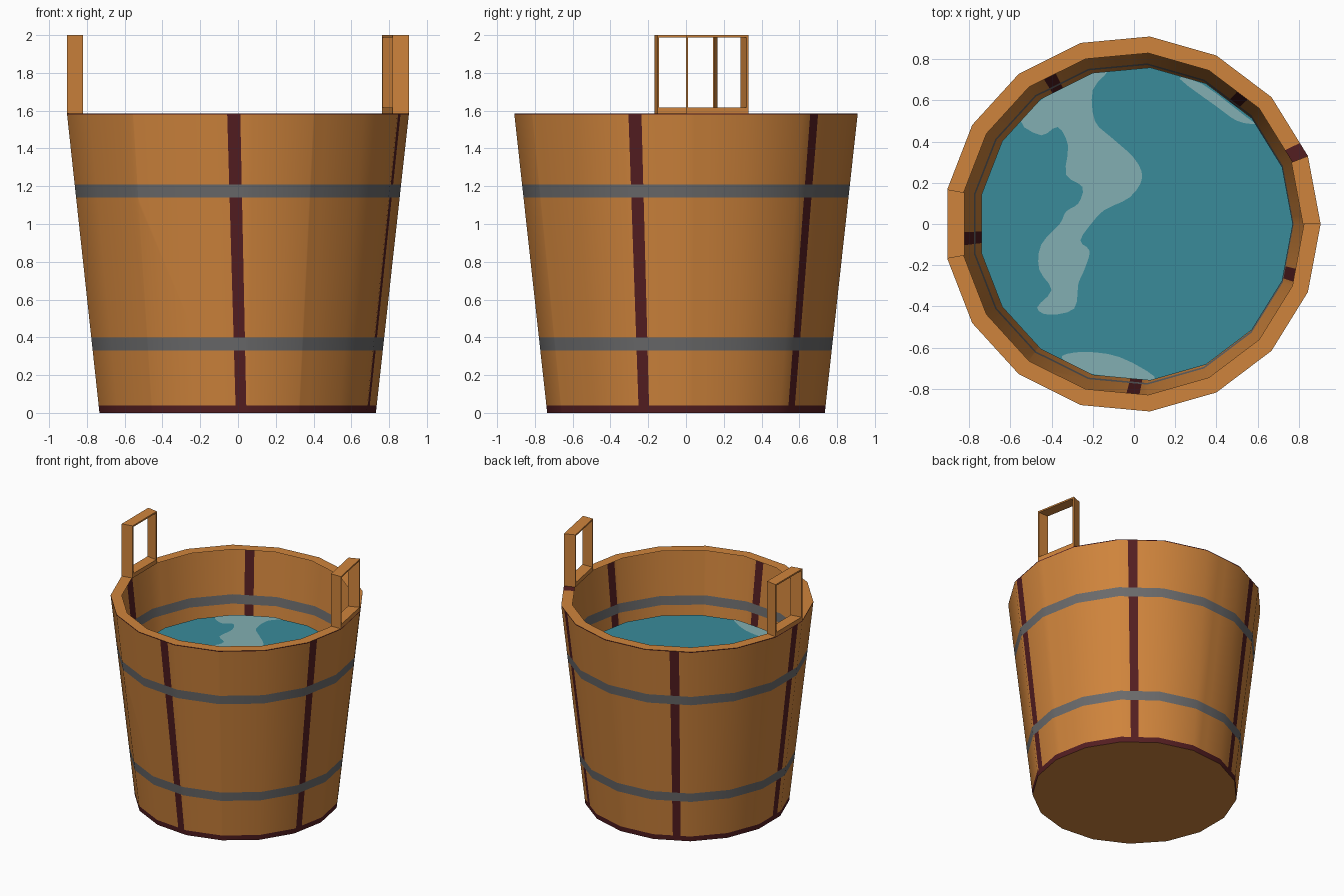
import bpy, bmesh
from math import cos, sin, pi, radians, atan2, hypot
from mathutils import Vector

if "Cube" in bpy.data.objects:
    bpy.data.objects.remove(bpy.data.objects["Cube"])

SIDES, CX = 17, -0.008
H, R_BOT, R_TOP, R_IN = 1.585, 0.738, 0.913, 0.832
WATER_Z, WATER_R, WATER_X = 1.10, 0.762, 0.0085


def material(name, rgb):
    lin = [((c / 255 + 0.055) / 1.055) ** 2.4 for c in rgb]
    m = bpy.data.materials.new(name)
    m.diffuse_color = (*lin, 1)
    m.use_nodes = True
    m.node_tree.nodes["Principled BSDF"].inputs["Base Color"].default_value = m.diffuse_color
    return m


wood = material("wood", (207, 132, 60))
dark = material("dark_seam", (84, 30, 33))
iron = material("iron_grey", (106, 106, 107))
teal = material("water_teal", (58, 139, 154))
foam = material("pale_foam", (130, 175, 178))


def finish(name, bm, mats, x=CX, smooth=False):
    me = bpy.data.meshes.new(name)
    bm.to_mesh(me)
    bm.free()
    for m in mats:
        me.materials.append(m)
    ob = bpy.data.objects.new(name, me)
    bpy.context.collection.objects.link(ob)
    ob.location.x = x
    if smooth:
        bpy.ops.object.select_all(action='DESELECT')
        ob.select_set(True)
        bpy.context.view_layer.objects.active = ob
        bpy.ops.object.shade_smooth_by_angle(angle=radians(35))
    return ob


def polar(r, a, z=0.0):
    return Vector((r * cos(a), r * sin(a), z))


def corner(r, k, z=0.0):
    return polar(r, 2 * pi * k / SIDES, z)


# --- bucket: single tapered shell with a flat rim, ringed where bands are painted
HOOPS = [(0.33, 0.40), (1.14, 1.21)]
LEVELS = [0, 0.04, 0.33, 0.40, 1.14, 1.21, H - 0.006, H]
profile = [(R_BOT + (R_TOP - R_BOT) * z / H, z) for z in LEVELS] + [(R_IN, H)]
bm = bmesh.new()
rings = [[bm.verts.new(corner(r, k, z)) for k in range(SIDES)] for r, z in profile]
for a, b in zip(rings, rings[1:]):
    for k in range(SIDES):
        j = (k + 1) % SIDES
        bm.faces.new((a[k], a[j], b[j], b[k]))
bm.faces.new(rings[0][::-1])
bm.normal_update()


def is_wall(f):
    return abs(f.normal.z) < 0.9


def is_rim(f):
    return f.normal.z > 0.9


def slice_faces(test, normal):
    faces = [f for f in bm.faces if test(f)]
    geom = set(faces)
    for f in faces:
        geom.update(f.edges)
        geom.update(f.verts)
    bmesh.ops.bisect_plane(bm, geom=list(geom), dist=1e-5,
                           plane_co=(0, 0, 0), plane_no=normal)


# dark seams between staves: (angle at top, angle at bottom) in degrees
SEAMS = [(-90.9, -88.1), (-17.4, -17.7), (49.0, 50.0), (119.2, 119.2), (185, 185)]
seam_planes = []
for top, bot in SEAMS:
    pair = []
    for s in (-2.2, 2.2):
        d_bot = polar(1, radians(bot + s))
        n = d_bot.cross(polar(R_TOP, radians(top + s), H)).normalized()
        slice_faces(is_wall, n)
        pair.append(n)
    seam_planes.append((polar(1, radians((top + bot) / 2)), *pair))

# small dark patch on the rim beside one handle
patch_n = polar(1, radians(25.8 + 90))
slice_faces(is_rim, patch_n)

bm.normal_update()
for f in bm.faces:
    c = f.calc_center_median()
    f.material_index = 0
    if is_wall(f):
        if any(lo < c.z < hi for lo, hi in HOOPS):
            f.material_index = 2
        elif c.z < 0.04 or c.z > H - 0.006:
            f.material_index = 1
        elif any(c.dot(d) > 0 and c.dot(n0) < 0 < c.dot(n1)
                 for d, n0, n1 in seam_planes):
            f.material_index = 1
    elif is_rim(f) and c.x > 0 and c.dot(patch_n) < 0 \
            and c.dot(polar(1, 2 * pi / SIDES + pi / 2)) > 0:
        f.material_index = 1
finish("bucket", bm, [wood, dark, iron], smooth=True)


# --- handles: thin frames raised from one rim segment
def handle(name, k):
    bm = bmesh.new()

    def loop(r, t0, z0, z1):
        a, b = corner(r, k), corner(r, k + 1)
        pts = [(t0, z0), (1 - t0, z0), (1 - t0, z1), (t0, z1)]
        return [bm.verts.new(a.lerp(b, t) + Vector((0, 0, z))) for t, z in pts]

    r = R_IN - 0.005
    loops = [loop(R_TOP, 0, H, 2.0), loop(r, 0, H, 2.0),
             loop(r, 0.03, 1.618, 1.988), loop(R_TOP, 0.03, 1.618, 1.988)]
    for i in range(4):
        a, b = loops[i], loops[(i + 1) % 4]
        for p in range(4):
            q = (p + 1) % 4
            bm.faces.new((a[p], a[q], b[q], b[p]))
    bmesh.ops.recalc_face_normals(bm, faces=bm.faces)
    finish(name, bm, [wood])


handle("right_handle", 0)
handle("left_handle", 8)

# --- water: a flat disc standing clear of the wall
bm = bmesh.new()
bm.faces.new([bm.verts.new(corner(WATER_R, k, WATER_Z)) for k in range(SIDES)])
finish("water", bm, [teal], WATER_X)

# --- foam patches lying on the water (outlines in x, y, rounded by a spline)
FOAM = {
    "foam_main": [
        (-.13, .74), (-.2, .65), (-.19, .5), (-.11, .42), (0, .32), (.04, .225),
        (-.02, .13), (-.14, .07), (-.2, .01), (-.26, -.08), (-.215, -.13),
        (-.24, -.22), (-.27, -.29), (-.29, -.41), (-.41, -.44), (-.47, -.405),
        (-.4, -.32), (-.46, -.22), (-.45, -.1), (-.36, 0), (-.33, .06),
        (-.27, .1), (-.25, .18), (-.33, .24), (-.32, .38), (-.37, .47),
        (-.45, .43), (-.55, .5), (-.43, .62), (-.35, .66), (-.24, .725)],
    "foam_back": [(.22, .705), (.33, .68), (.55, .515), (.59, .485), (.5, .5), (.4, .57)],
    "foam_front": [(-.35, -.64), (-.24, -.62), (-.07, -.645), (.1, -.74),
                   (.03, -.755), (-.215, -.725), (-.31, -.68)],
}


def clamp_to_water(v):
    a, step = atan2(v.y, v.x), 2 * pi / SIDES
    limit = WATER_R * cos(step / 2) / cos(a % step - step / 2) - 0.001
    return v * min(1, limit / hypot(v.x, v.y))


for name, pts in FOAM.items():
    p = [Vector((x - WATER_X, y)) for x, y in pts]
    n, outline = len(p), []
    for i in range(n):
        p0, p1, p2, p3 = (p[(i + d) % n] for d in (-1, 0, 1, 2))
        for t in (0, 0.33, 0.67):
            v = p1 + (p2 - p0) * (t / 2) + (2 * p0 - 5 * p1 + 4 * p2 - p3) * (t * t / 2) \
                + (3 * p1 - p0 - 3 * p2 + p3) * (t ** 3 / 2)
            outline.append(clamp_to_water(v))
    bm = bmesh.new()
    f = bm.faces.new([bm.verts.new((v.x, v.y, WATER_Z + 0.004)) for v in outline])
    f.normal_update()
    if f.normal.z < 0:
        f.normal_flip()
    finish(name, bm, [foam], WATER_X)
